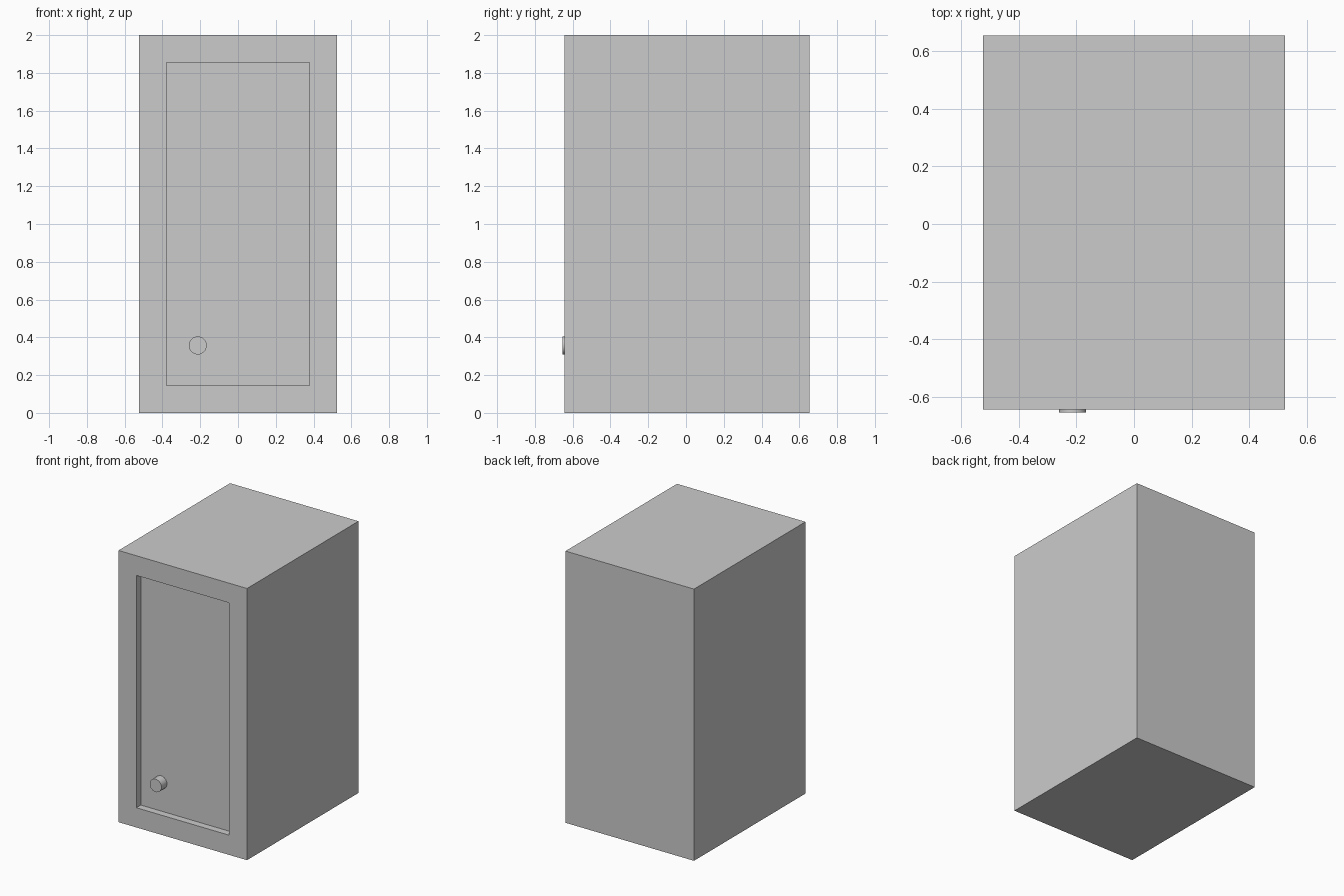
import bpy
import bmesh
from math import pi
from mathutils import Matrix, Vector

default = bpy.data.objects.get("Cube")
if default:
    bpy.data.objects.remove(default, do_unlink=True)

# Single plain grey finish
grey = bpy.data.materials.new("plain_grey")
grey.use_nodes = True
colour = (0.6, 0.6, 0.6, 1)
grey.diffuse_color = colour
grey.node_tree.nodes["Principled BSDF"].inputs["Base Color"].default_value = colour

WIDTH, HEIGHT = 1.046, 2.0
FRONT, BACK = -0.642, 0.654
FRAME, DEPTH = 0.145, 0.052


def add_object(name, bm):
    bmesh.ops.recalc_face_normals(bm, faces=bm.faces)
    mesh = bpy.data.meshes.new(name)
    bm.to_mesh(mesh)
    bm.free()
    mesh.materials.append(grey)
    obj = bpy.data.objects.new(name, mesh)
    bpy.context.collection.objects.link(obj)
    return obj


# Cabinet body with a recessed door panel in the front face
bm = bmesh.new()
size = Matrix.Diagonal((WIDTH, BACK - FRONT, HEIGHT, 1))
place = Matrix.Translation((0, (FRONT + BACK) / 2, HEIGHT / 2))
bmesh.ops.create_cube(bm, size=1, matrix=place @ size)
door = min(bm.faces, key=lambda f: f.calc_center_median().y)
bmesh.ops.inset_region(bm, faces=[door], thickness=FRAME, use_even_offset=True)
panel = bmesh.ops.extrude_face_region(bm, geom=[door])["geom"]
bmesh.ops.translate(bm, vec=Vector((0, DEPTH, 0)),
                    verts=[v for v in panel if isinstance(v, bmesh.types.BMVert)])
if door.is_valid:
    bmesh.ops.delete(bm, geom=[door], context="FACES_ONLY")
add_object("cabinet_body", bm)

# Round door knob, standing out from the panel
bm = bmesh.new()
knob_front, knob_back = -0.654, FRONT + DEPTH
place = Matrix.Translation((-0.213, (knob_front + knob_back) / 2, 0.357))
turn = Matrix.Rotation(pi / 2, 4, "X") @ Matrix.Rotation(pi / 16, 4, "Z")
bmesh.ops.create_cone(bm, cap_ends=True, segments=16, radius1=0.048, radius2=0.048,
                      depth=knob_back - knob_front, matrix=place @ turn)
knob = add_object("door_knob", bm)

bpy.ops.object.select_all(action="DESELECT")
knob.select_set(True)
bpy.context.view_layer.objects.active = knob
bpy.ops.object.shade_smooth_by_angle()
